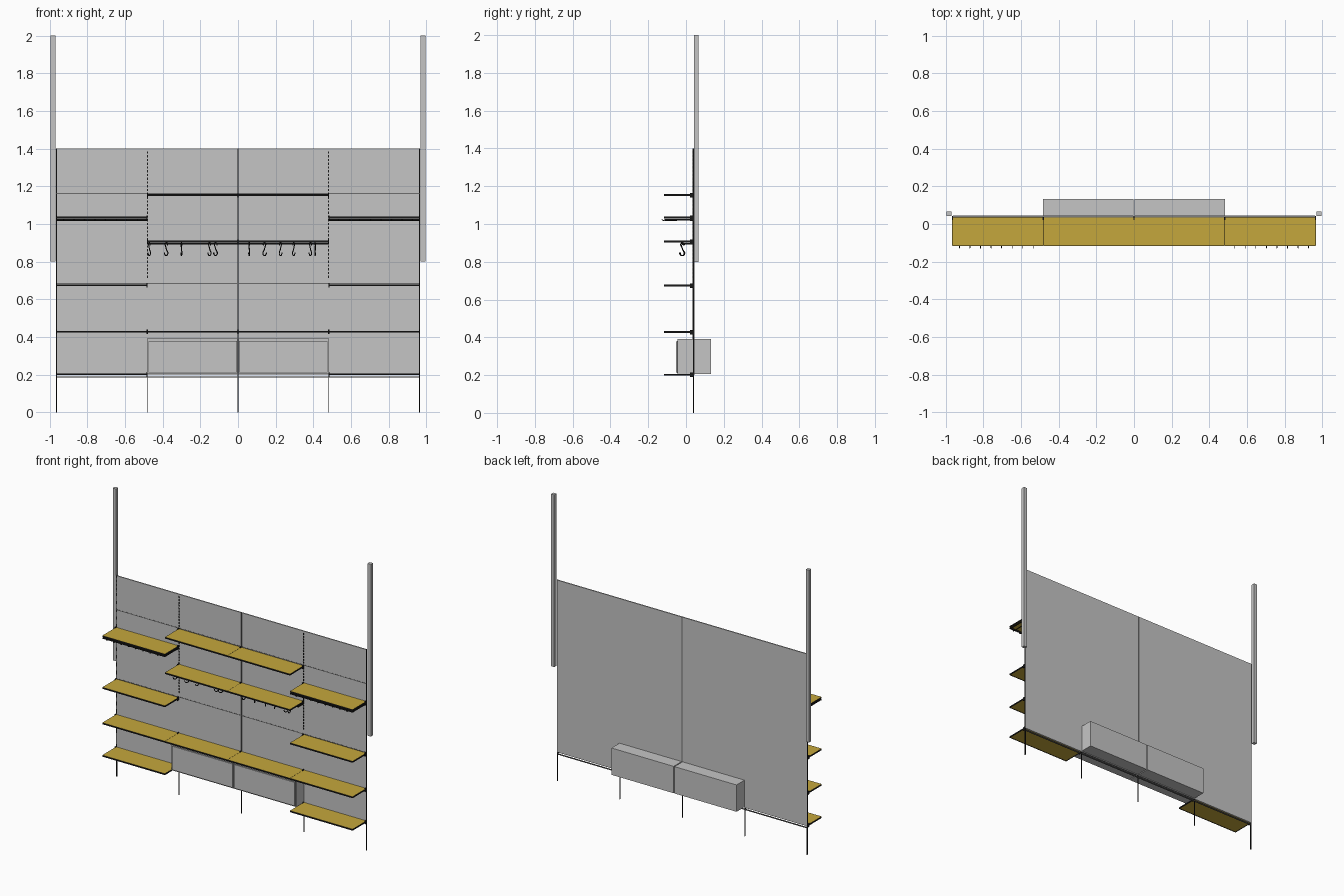
import bpy, math, random

random.seed(4)
cube = bpy.data.objects.get("Cube")
if cube:
    bpy.data.objects.remove(cube, do_unlink=True)


def material(name, rgb):
    m = bpy.data.materials.new(name)
    m.use_nodes = True
    col = (*rgb, 1)
    m.diffuse_color = col
    m.node_tree.nodes["Principled BSDF"].inputs["Base Color"].default_value = col
    return m


GREY = material("light grey", (0.56, 0.56, 0.56))
GOLD = material("golden wood", (0.56, 0.39, 0.045))
BLACK = material("black steel", (0.01, 0.01, 0.01))
SEAM = material("seam grey", (0.15, 0.15, 0.15))


def boxes(name, mat, spans):
    """One mesh of boxes, each given as (x0, x1), (y0, y1), (z0, z1)."""
    verts, faces = [], []
    for xs, ys, zs in spans:
        b = len(verts)
        verts += [(x, y, z) for x in xs for y in ys for z in zs]
        faces += [[b + i for i in f] for f in
                  ((0, 1, 3, 2), (4, 6, 7, 5), (0, 4, 5, 1),
                   (2, 3, 7, 6), (0, 2, 6, 4), (1, 5, 7, 3))]
    me = bpy.data.meshes.new(name)
    me.from_pydata(verts, [], faces)
    me.materials.append(mat)
    ob = bpy.data.objects.new(name, me)
    bpy.context.collection.objects.link(ob)
    return ob


def around(c, half):
    return (c - half, c + half)


def rod(name, points, radius):
    """A bent steel wire, turned into a mesh."""
    cu = bpy.data.curves.new(name, "CURVE")
    cu.dimensions = "3D"
    cu.bevel_depth = radius
    cu.bevel_resolution = 1
    cu.use_fill_caps = True
    sp = cu.splines.new("POLY")
    sp.points.add(len(points) - 1)
    for p, co in zip(sp.points, points):
        p.co = (*co, 1)
    cu.materials.append(BLACK)
    ob = bpy.data.objects.new(name, cu)
    bpy.context.collection.objects.link(ob)
    bpy.ops.object.select_all(action="DESELECT")
    ob.select_set(True)
    bpy.context.view_layer.objects.active = ob
    bpy.ops.object.convert(target="MESH")
    bpy.ops.object.shade_smooth_by_angle()


EDGE, BAY = 0.965, 0.482
WALL, FRONT = 0.036, -0.115

# Back panels, one per half, with a gap for the middle upright
for side, s in (("left", 1), ("right", -1)):
    boxes(side + "_back_panel", GREY,
          [(sorted((s * 0.004, s * 0.962)), (WALL, 0.044), (0.2, 1.4))])
    # Tall wall post
    boxes(side + "_tall_post", GREY,
          [(sorted((s * 0.97, s * 0.995)), (0.042, 0.066), (0.8, 2.0))])
    # Slots of the inner uprights
    boxes(side + "_upright_slots", BLACK,
          [(around(s * 0.48, 0.0025), (WALL - 0.002, WALL),
            around(0.72 + 0.02 * i, 0.006)) for i in range(34)])

# Horizontal panel seams
boxes("panel_seams", SEAM,
      [((-EDGE, EDGE), (WALL - 0.001, WALL), around(z, 0.0025))
       for z in (0.43, 0.683, 1.163)])

# Uprights and thin legs
boxes("uprights", BLACK,
      [(around(x, 0.003), (0.036, 0.0435), (0, 1.4)) for x in (-EDGE + 0.002, EDGE - 0.002)]
      + [(around(x, 0.002), (0.037, 0.043), (0, 0.21)) for x in (-BAY, 0, BAY)])
boxes("middle_upright", SEAM, [(around(0, 0.004), (0.034, 0.0435), (0.2, 1.4))])
boxes("bottom_rail", SEAM, [((-EDGE, EDGE), (0.036, 0.043), around(0.187, 0.003))])

# Shelves: golden boards with a black front lip and side brackets
BAYS = {"far_right": (-EDGE, -BAY), "mid_right": (-BAY, 0),
        "mid_left": (0, BAY), "far_left": (BAY, EDGE)}
OUTER, INNER = (1.04, 0.68, 0.433, 0.207), (1.159, 0.912, 0.433)


def shelf(name, x0, x1, top):
    x0, x1 = x0 + 0.001, x1 - 0.001
    boxes(name + "_board", GOLD, [((x0, x1), (FRONT, WALL), (top - 0.007, top))])
    zs = (top - 0.01, top - 0.0005)
    boxes(name + "_edging", BLACK,
          [((x0, x1), (FRONT - 0.002, FRONT), zs)]
          + [(around(x, 0.0015), (FRONT, WALL), zs) for x in (x0, x1)]
          + [(around(x, 0.002), (0.02, WALL), around(top - 0.006, 0.012)) for x in (x0, x1)])


for bay, (x0, x1) in BAYS.items():
    for n, z in enumerate(OUTER if "far" in bay else INNER):
        shelf(f"{bay}_shelf_{n + 1}", x0, x1, z)

# Peg rails under the upper outer shelves
for side, s in (("left", 1), ("right", -1)):
    boxes(side + "_peg_rail", BLACK,
          [(sorted((s * BAY, s * EDGE)), (0.022, WALL), around(1.022, 0.005))]
          + [(around(s * x, 0.002), (FRONT, WALL), around(1.022, 0.004))
             for x in (BAY + 0.004, EDGE - 0.004)]
          + [(sorted((s * BAY, s * EDGE)), (FRONT, FRONT + 0.006), around(1.022, 0.004))])
    for i in range(8):
        x = s * (0.535 + 0.056 * i)
        rod(f"{side}_peg_{i + 1}",
            [(x, 0.03, 1.02), (x, -0.115, 1.018), (x, -0.124, 1.019), (x, -0.128, 1.026)], 0.002)

# Hanging rail under the middle shelves
HOOK_Y = -0.018
boxes("hanging_rail", BLACK,
      [((-BAY, BAY), around(HOOK_Y, 0.004), around(0.895, 0.005))]
      + [(around(x, 0.003), (HOOK_Y, WALL), around(0.895, 0.004)) for x in (-0.479, 0, 0.479)])


def s_hook(name, x, turn):
    """Two opposite arcs joined into an S, spun about the vertical."""
    prof = []
    for i in range(9):
        a = math.radians(-20 + 200 * i / 8)
        prof.append((-0.001 + 0.010 * math.cos(a), 0.89 + 0.010 * math.sin(a)))
    prof.append((0.002, 0.862))
    for i in range(9):
        a = math.radians(20 - 210 * i / 8)
        prof.append((-0.002 + 0.014 * math.cos(a), 0.846 + 0.014 * math.sin(a)))
    c, s = math.cos(turn), math.sin(turn)
    rod(name, [(x + h * c, HOOK_Y + h * s, z) for h, z in prof], 0.003)


for i, x in enumerate((-0.47, -0.38, -0.30, -0.15, -0.118, 0.06,
                       0.14, 0.225, 0.295, 0.385, 0.41)):
    s_hook(f"s_hook_{i + 1}", x, math.radians(90 + random.uniform(-50, 50)))

# Pair of cabinets passing through the panel, with raised doors
for side, s in (("left", 1), ("right", -1)):
    boxes(side + "_cabinet", GREY,
          [(sorted((s * 0.003, s * 0.482)), (-0.046, 0.132), (0.205, 0.392))])
    boxes(side + "_cabinet_door", GREY,
          [(sorted((s * 0.006, s * 0.472)), (-0.054, -0.046), (0.213, 0.378))])
    z0, z1 = 0.211, 0.380
    boxes(side + "_door_shadow_gap", SEAM,
          [(sorted((s * 0.004, s * 0.474)), (-0.0468, -0.046), (z0, z1))])
